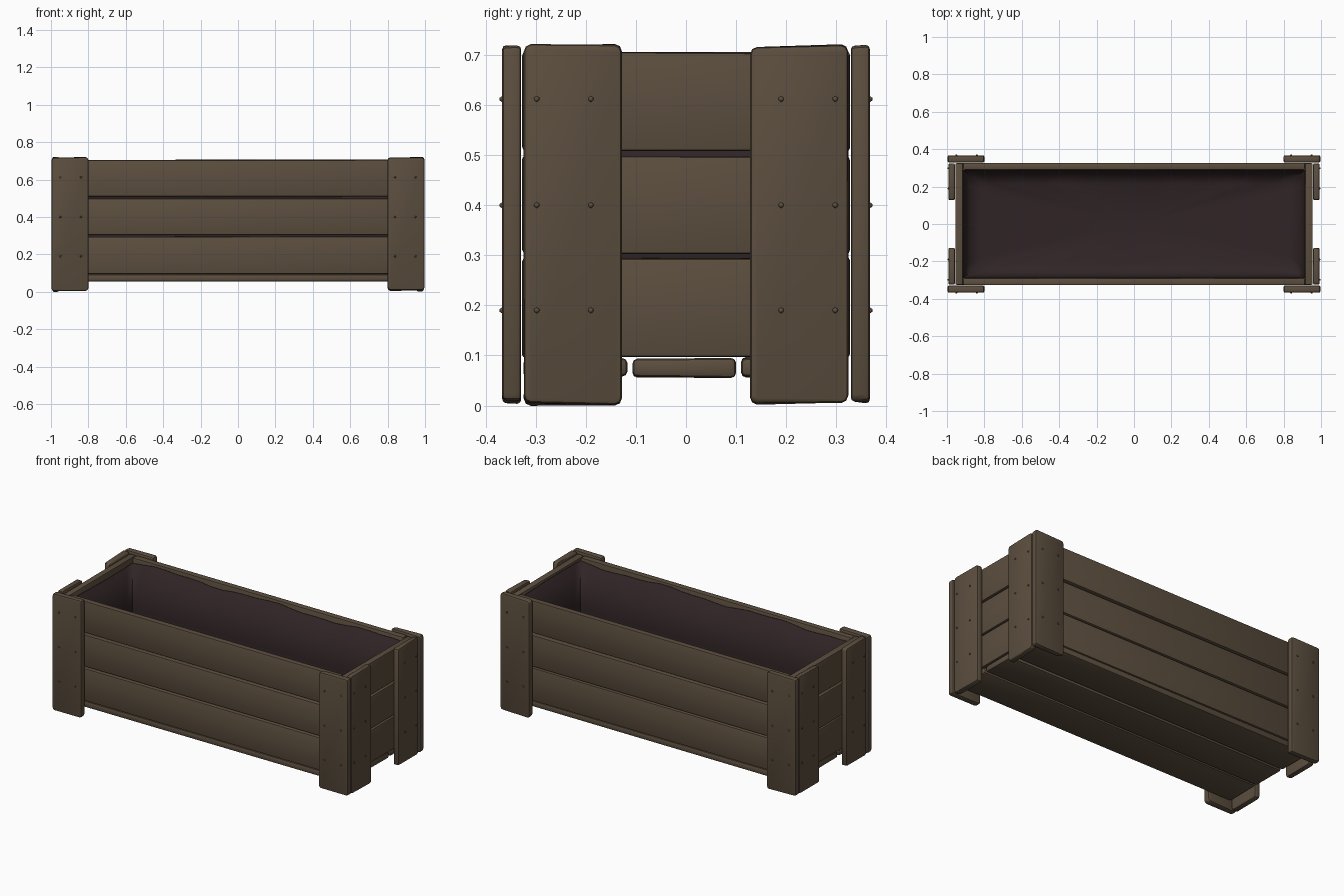
import bpy, bmesh, math, random
from mathutils import Vector

random.seed(4)
if "Cube" in bpy.data.objects:
    bpy.data.objects.remove(bpy.data.objects["Cube"], do_unlink=True)


def make_material(name, rgb):
    mat = bpy.data.materials.new(name)
    mat.use_nodes = True
    mat.diffuse_color = (*rgb, 1)
    mat.node_tree.nodes["Principled BSDF"].inputs["Base Color"].default_value = (*rgb, 1)
    return mat


wood = make_material("weathered wood", (0.107, 0.077, 0.049))
liner_dark = make_material("dark liner", (0.030, 0.018, 0.019))


def finish(bm, name, mat, angle=40):
    mesh = bpy.data.meshes.new(name)
    bmesh.ops.recalc_face_normals(bm, faces=bm.faces)
    bm.to_mesh(mesh)
    bm.free()
    mesh.materials.append(mat)
    obj = bpy.data.objects.new(name, mesh)
    bpy.context.collection.objects.link(obj)
    bpy.ops.object.select_all(action="DESELECT")
    obj.select_set(True)
    bpy.context.view_layer.objects.active = obj
    bpy.ops.object.shade_smooth_by_angle(angle=math.radians(angle))
    return obj


def plank(name, lo, hi, wobble=0.002, bevel=0.006, chips=0):
    """Worn board between two corners; chips clips its end corners."""
    lo, hi = Vector(lo), Vector(hi)
    size, mid = hi - lo, (lo + hi) / 2
    bm = bmesh.new()
    bmesh.ops.create_cube(bm, size=1)
    for v in bm.verts:
        v.co = Vector([v.co[i] * size[i] + mid[i] for i in range(3)])
        v.co.z += random.uniform(-wobble, wobble)
    if chips:
        # The short upright-post edges run through the board's thickness
        thin = 0 if size.x < size.y else 1
        edges = [e for e in bm.edges
                 if abs(e.verts[0].co[thin] - e.verts[1].co[thin]) > size[thin] * 0.5]
        bmesh.ops.bevel(bm, geom=edges, offset=chips, segments=2, profile=0.5,
                        affect="EDGES")
    sharp = [e for e in bm.edges if e.calc_face_angle(0) > math.radians(50)]
    bmesh.ops.bevel(bm, geom=sharp, offset=bevel, segments=2, profile=0.5,
                    affect="EDGES", clamp_overlap=True)
    return finish(bm, name, wood)


def nails(name, points):
    bm = bmesh.new()
    for p in points:
        ball = bmesh.ops.create_icosphere(bm, subdivisions=1, radius=0.006)
        bmesh.ops.translate(bm, verts=ball["verts"], vec=p)
    return finish(bm, name, wood, 80)


# Three rows of wall boards on each side
rows = [("lower", 0.097, 0.295), ("middle", 0.303, 0.497), ("upper", 0.509, 0.705)]
for row, z0, z1 in rows:
    for side, s in (("front", -1), ("back", 1)):
        ys = sorted((s * 0.29, s * 0.327))
        plank(f"{side}_{row}_board", (-0.913, ys[0], z0), (0.913, ys[1], z1))
    for side, s in (("right", -1), ("left", 1)):
        xs = sorted((s * 0.915, s * 0.955))
        plank(f"{side}_{row}_board", (xs[0], -0.325, z0), (xs[1], 0.325, z1))

# Floor boards
for name, y0, y1 in (("front", -0.325, -0.117), ("middle", -0.107, 0.1), ("back", 0.11, 0.325)):
    plank(f"{name}_floor_board", (-0.95, y0, 0.057), (0.95, y1, 0.095), bevel=0.01)

# Two overlapping uprights at each corner, with nail heads
nail_heights = (0.19, 0.4, 0.612)
for end, sy in (("front", -1), ("back", 1)):
    for side, sx in (("right", -1), ("left", 1)):
        ys = sorted((sy * 0.329, sy * 0.367))
        xs = sorted((sx * 0.8, sx * 0.997))
        plank(f"{end}_{side}_long_side_upright", (xs[0], ys[0], 0.007), (xs[1], ys[1], 0.717),
              0.004, 0.008, 0.014)
        xs = sorted((sx * 0.957, sx * 0.992))
        ys = sorted((sy * 0.128, sy * 0.324))
        plank(f"{end}_{side}_short_side_upright", (xs[0], ys[0], 0.003), (xs[1], ys[1], 0.719),
              0.004, 0.008, 0.014)
        points = [(sx * x, sy * 0.367, z) for x in (0.84, 0.95) for z in nail_heights]
        points += [(sx * 0.992, sy * y, z) for y in (0.19, 0.298) for z in nail_heights]
        nails(f"{end}_{side}_nails", points)


# Sagging cloth liner: stacked rectangular rings closed by a floor
def ring(hx, hy, z, wave):
    corners = [(-hx, -hy), (hx, -hy), (hx, hy), (-hx, hy)]
    steps = (24, 10, 24, 10)
    points = []
    for k, n in enumerate(steps):
        a, b = Vector(corners[k]), Vector(corners[(k + 1) % 4])
        for i in range(n):
            p = a.lerp(b, i / n)
            dz = wave * (math.sin(p.x * 9 + p.y * 5) + 0.5 * math.sin(p.x * 23))
            points.append((p.x, p.y, z + dz))
    return points


bm = bmesh.new()
levels = [(0.912, 0.287, 0.68, 0.008), (0.911, 0.286, 0.4, 0), (0.908, 0.283, 0.19, 0.004),
          (0.88, 0.262, 0.135, 0.006), (0.82, 0.215, 0.112, 0.003)]
loops = [[bm.verts.new(p) for p in ring(*level)] for level in levels]
for upper, lower in zip(loops, loops[1:]):
    for i in range(len(upper)):
        j = (i + 1) % len(upper)
        bm.faces.new((upper[i], upper[j], lower[j], lower[i]))
centre = bm.verts.new((0, 0, 0.108))
for i, v in enumerate(loops[-1]):
    bm.faces.new((v, loops[-1][(i + 1) % len(loops[-1])], centre))
liner = finish(bm, "cloth_liner", liner_dark, 60)
solid = liner.modifiers.new("Thickness", "SOLIDIFY")
solid.thickness = 0.003
solid.offset = 0
